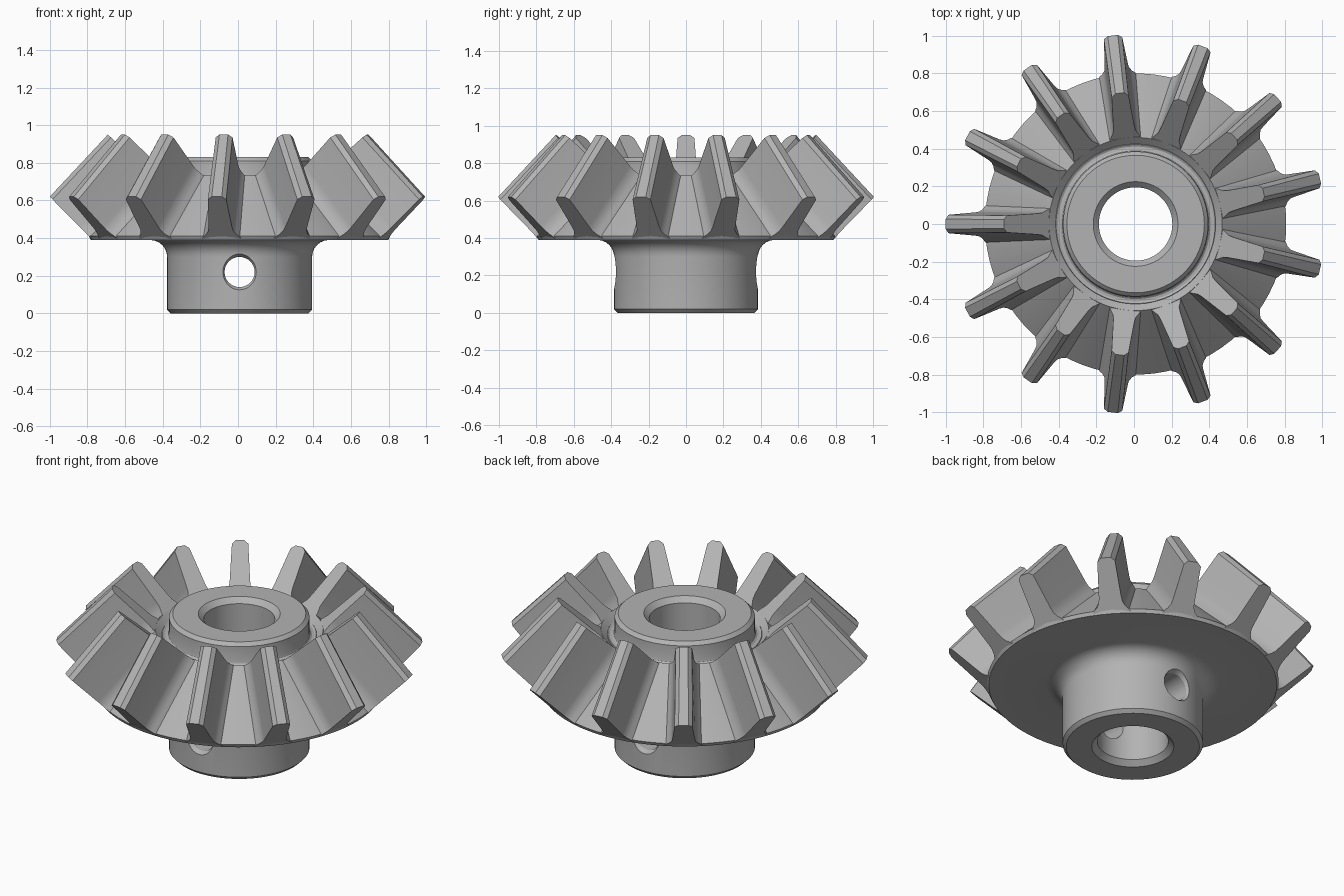
import bpy, bmesh
from math import pi, sin, cos
from mathutils import Vector, Matrix

if "Cube" in bpy.data.objects:
    bpy.data.objects.remove(bpy.data.objects["Cube"])

TEETH = 13
SIDES = 78
CENTRE = Vector((0.0085, 0, 0))

steel = bpy.data.materials.new("grey steel")
steel.use_nodes = True
GREY = (0.45, 0.45, 0.45, 1)
steel.diffuse_color = GREY
steel.node_tree.nodes["Principled BSDF"].inputs["Base Color"].default_value = GREY


def finish(name, bm, angle=0.5):
    bmesh.ops.recalc_face_normals(bm, faces=bm.faces)
    mesh = bpy.data.meshes.new(name)
    bm.to_mesh(mesh)
    bm.free()
    mesh.materials.append(steel)
    ob = bpy.data.objects.new(name, mesh)
    bpy.context.collection.objects.link(ob)
    ob.location = CENTRE
    bpy.ops.object.select_all(action="DESELECT")
    ob.select_set(True)
    bpy.context.view_layer.objects.active = ob
    if angle:
        bpy.ops.object.shade_smooth_by_angle(angle=angle)
    return ob


def revolve(profile, sides):
    """Closed (radius, height) loop spun around z."""
    bm = bmesh.new()
    rings = [[bm.verts.new((r * cos(2 * pi * i / sides), r * sin(2 * pi * i / sides), z))
              for r, z in profile] for i in range(sides)]
    n = len(profile)
    for i in range(sides):
        a, b = rings[i], rings[(i + 1) % sides]
        for j in range(n):
            k = (j + 1) % n
            bm.faces.new((a[j], b[j], b[k], a[k]))
    return bm


def arc(cx, cz, r, start, end, steps=6):
    return [(cx + r * cos(start + (end - start) * i / steps),
             cz + r * sin(start + (end - start) * i / steps)) for i in range(steps + 1)]


# Gear blank: bore, hub, flared web, root cone, recessed inner cone, top boss
blank = [(0.225, 0), (0.365, 0), (0.385, 0.02)]
blank += arc(0.475, 0.30, 0.09, pi, pi / 2)
blank += [(0.79, 0.39), (0.80, 0.41), (0.46, 0.735), (0.425, 0.703)]
blank += arc(0.407, 0.722, 0.022, -pi / 4, -pi, 4)
blank += [(0.385, 0.81), (0.365, 0.83), (0.225, 0.83), (0.195, 0.80), (0.195, 0.03)]
body = finish("gear_body", revolve(blank, SIDES), None)

# Countersunk cross hole through the hub, front to back
bm = bmesh.new()
hole = [(-0.46, 0.14), (-0.36, 0.08), (0.36, 0.08), (0.46, 0.14)]
rings = [[bm.verts.new((r * cos(2 * pi * i / 32), y, 0.22 + r * sin(2 * pi * i / 32)))
          for i in range(32)] for y, r in hole]
for a, b in zip(rings, rings[1:]):
    for i in range(32):
        k = (i + 1) % 32
        bm.faces.new((a[i], a[k], b[k], b[i]))
bm.faces.new(rings[0])
bm.faces.new(rings[-1])
cutter = finish("hole_cutter", bm, None)

cut = body.modifiers.new("cross hole", "BOOLEAN")
cut.object = cutter
cut.solver = "EXACT"
bpy.context.view_layer.objects.active = body
bpy.ops.object.select_all(action="DESELECT")
body.select_set(True)
bpy.ops.object.modifier_apply(modifier=cut.name)
bpy.data.objects.remove(cutter)
bpy.ops.object.shade_smooth_by_angle(angle=0.5)


# Teeth: loft between outer and inner end sections, each with root fillets
def section(root, tip, foot, flank, top):
    root, tip = Vector(root), Vector(tip)
    half = [(-0.06, foot), (0.0, foot - 0.01), (0.05, flank + 0.018), (0.14, flank + 0.004),
            (0.24, flank), (0.93, top), (1.0, top - 0.022)]
    outline = half + [(d, -w) for d, w in reversed(half)]
    points = []
    for d, w in outline:
        p = root.lerp(tip, d)
        points.append(Vector((p.x, w, p.y)))
    return points


outer = section((0.80, 0.41), (1.0085, 0.62), 0.105, 0.062, 0.049)
inner = section((0.46, 0.735), (0.70, 0.95), 0.09, 0.056, 0.045)

for t in range(TEETH):
    bm = bmesh.new()
    turn = Matrix.Rotation(pi + 2 * pi * t / TEETH, 3, "Z")
    a = [bm.verts.new(turn @ p) for p in outer]
    b = [bm.verts.new(turn @ p) for p in inner]
    for i in range(len(a)):
        k = (i + 1) % len(a)
        bm.faces.new((a[i], a[k], b[k], b[i]))
    bm.faces.new(a)
    bm.faces.new(b)
    finish("tooth_%02d" % (t + 1), bm, 0.45)
